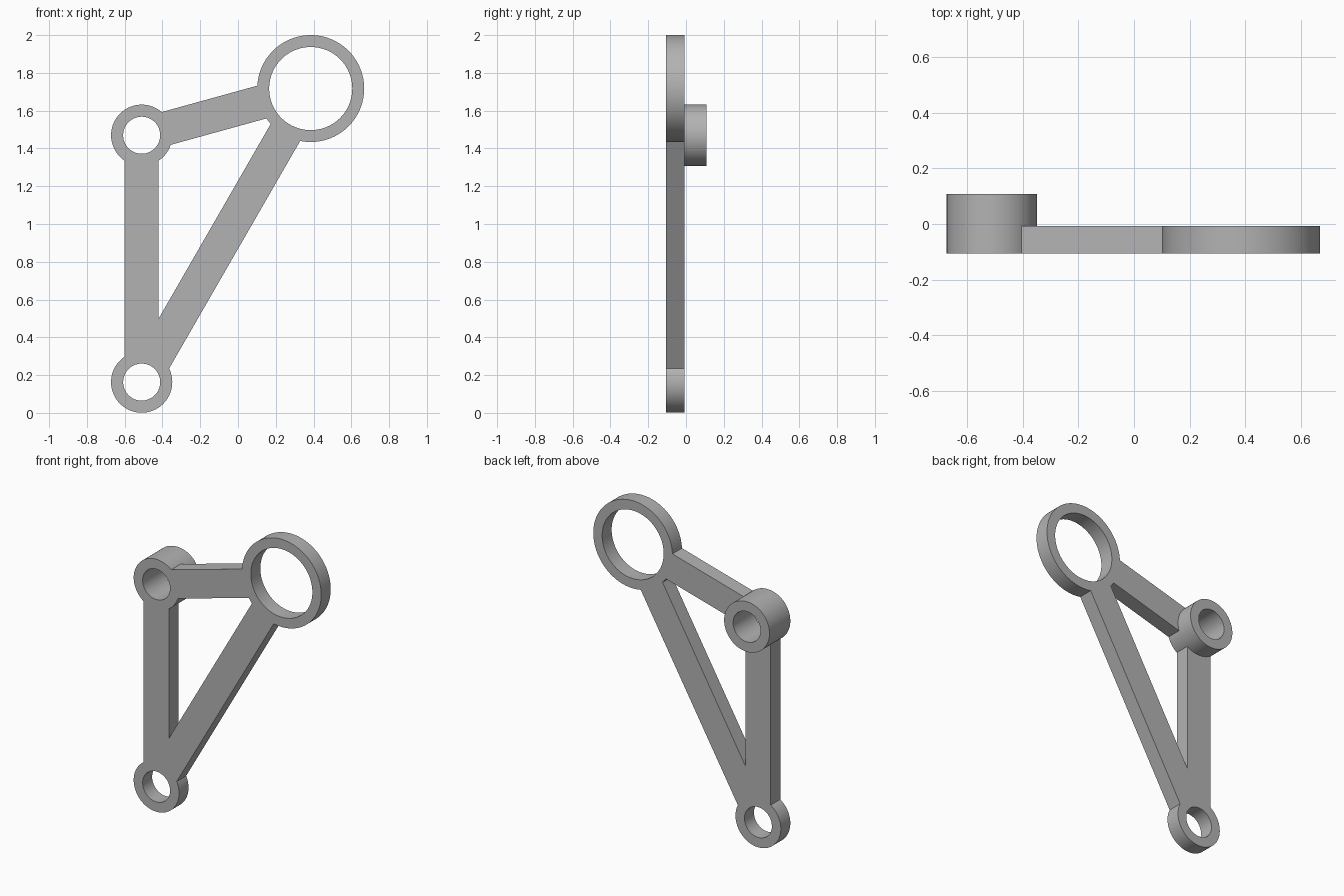
import bpy, math
from mathutils import Vector, Matrix

if "Cube" in bpy.data.objects:
    bpy.data.objects.remove(bpy.data.objects["Cube"])

FRONT, BACK, BOSS_BACK = -0.105, -0.008, 0.108
BAR_WIDTH = 0.18

# Eye centres (x, z), outer radius, bore radius, rear face
lower = (Vector((-0.51, 0.163)), 0.162, 0.098, BACK)
boss = (Vector((-0.51, 1.47)), 0.162, 0.098, BOSS_BACK)
large = (Vector((0.385, 1.717)), 0.283, 0.22, BACK)

grey = bpy.data.materials.new("grey metal")
grey.diffuse_color = (0.45, 0.45, 0.45, 1)
grey.use_nodes = True
grey.node_tree.nodes["Principled BSDF"].inputs["Base Color"].default_value = grey.diffuse_color


def disc(name, centre, radius, y0, y1):
    bpy.ops.mesh.primitive_cylinder_add(
        vertices=96, radius=radius, depth=y1 - y0,
        location=(centre.x, (y0 + y1) / 2, centre.y), rotation=(math.pi / 2, 0, 0))
    ob = bpy.context.object
    ob.name = name
    return ob


def bar(name, a, b):
    d, mid = b - a, (a + b) / 2
    bpy.ops.mesh.primitive_cube_add(size=1)
    ob = bpy.context.object
    ob.name = name
    place = Matrix.Translation((mid.x, (FRONT + BACK) / 2, mid.y))
    turn = Matrix.Rotation(-math.atan2(d.y, d.x), 4, 'Y')
    ob.data.transform(place @ turn @ Matrix.Diagonal((d.length, BACK - FRONT, BAR_WIDTH, 1)))
    return ob


def combine(target, other, operation):
    mod = target.modifiers.new(operation.title(), 'BOOLEAN')
    mod.operation, mod.object, mod.solver = operation, other, 'EXACT'
    bpy.context.view_layer.objects.active = target
    bpy.ops.object.modifier_apply(modifier=mod.name)
    bpy.data.objects.remove(other)


# Arms joining the three eye centres
bracket = bar("bracket", lower[0], boss[0])
combine(bracket, bar("top_arm", boss[0], large[0]), 'UNION')
combine(bracket, bar("diagonal_arm", lower[0], large[0]), 'UNION')

# Round eyes, then their bores
for centre, outer, bore, back in (lower, boss, large):
    combine(bracket, disc("eye", centre, outer, FRONT, back), 'UNION')
for centre, outer, bore, back in (lower, boss, large):
    combine(bracket, disc("bore", centre, bore, -0.3, 0.3), 'DIFFERENCE')

# Single colour, smooth round walls with sharp edges
bracket.data.materials.clear()
bracket.data.materials.append(grey)
for p in bracket.data.polygons:
    p.material_index = 0
bpy.ops.object.select_all(action='DESELECT')
bracket.select_set(True)
bpy.context.view_layer.objects.active = bracket
bpy.ops.object.shade_smooth_by_angle(angle=math.radians(30))
